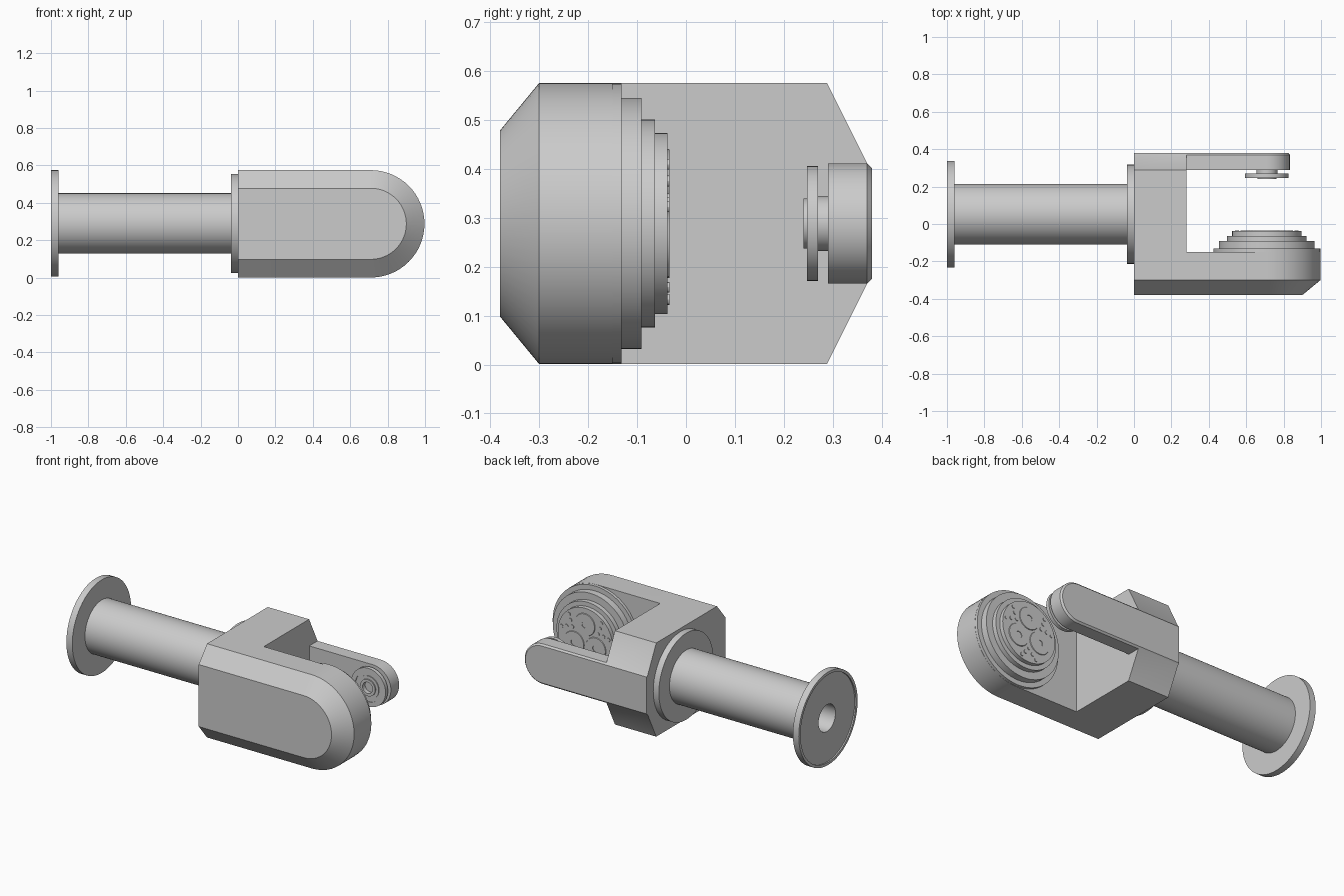
import bpy, bmesh, math
from mathutils import Vector

cube = bpy.data.objects.get("Cube")
if cube:
    bpy.data.objects.remove(cube, do_unlink=True)

ZC = 0.288      # height of the main axis
PIVOT = 0.71    # x of the jaw pivots
SHAFT_Y = 0.052

grey = bpy.data.materials.new("light_grey")
grey.use_nodes = True
grey.diffuse_color = (0.6, 0.6, 0.6, 1)
grey.node_tree.nodes["Principled BSDF"].inputs["Base Color"].default_value = (0.6, 0.6, 0.6, 1)


def finish(bm, name):
    bmesh.ops.recalc_face_normals(bm, faces=bm.faces)
    mesh = bpy.data.meshes.new(name)
    bm.to_mesh(mesh)
    bm.free()
    mesh.materials.append(grey)
    obj = bpy.data.objects.new(name, mesh)
    bpy.context.collection.objects.link(obj)
    return obj


def smooth(obj):
    bpy.ops.object.select_all(action='DESELECT')
    obj.select_set(True)
    bpy.context.view_layer.objects.active = obj
    bpy.ops.object.shade_smooth_by_angle(angle=math.radians(30))


def loft(name, sections):
    """Skin matching closed sections and cap both ends."""
    bm = bmesh.new()
    rings = [[bm.verts.new(p) for p in s] for s in sections]
    n = len(rings[0])
    for a, b in zip(rings, rings[1:]):
        for i in range(n):
            j = (i + 1) % n
            bm.faces.new((a[i], a[j], b[j], b[i]))
    bm.faces.new(rings[0])
    bm.faces.new(rings[-1])
    return finish(bm, name)


def tongue(y, r, steps=32):
    """Section with a square end at x = 0 and a round end about the pivot."""
    pts = [(0, y, ZC + r), (0, y, ZC - r)]
    for i in range(steps + 1):
        a = -math.pi / 2 + math.pi * i / steps
        pts.append((PIVOT + r * math.cos(a), y, ZC + r * math.sin(a)))
    return pts


def lathe(name, profile, axis, origin, segments=64):
    """Turn (position, radius) points about the x or y axis."""
    bm = bmesh.new()
    rings = []
    for t, r in profile:
        ring = []
        for i in range(segments if r else 1):
            a = math.tau * i / segments
            u, v = r * math.cos(a), r * math.sin(a)
            p = (t, u, v) if axis == 'x' else (u, t, v)
            ring.append(bm.verts.new(Vector(origin) + Vector(p)))
        rings.append(ring)
    for a, b in zip(rings, rings[1:]):
        for i in range(segments):
            j = (i + 1) % segments
            quad = [a[i % len(a)], a[j % len(a)], b[j % len(b)], b[i % len(b)]]
            bm.faces.new(list(dict.fromkeys(quad)))
    obj = finish(bm, name)
    smooth(obj)
    return obj


# Fork: chamfered block joined to a wide front jaw and a slim back jaw
block_profile = [(-0.38, -0.19), (-0.38, 0.19), (-0.30, 0.287), (0.288, 0.287),
                 (0.37, 0.123), (0.38, 0.113), (0.38, -0.113), (0.37, -0.123),
                 (0.288, -0.287), (-0.30, -0.287)]
fork = loft("fork_body", [[(x, y, ZC + z) for y, z in block_profile] for x in (0, 0.28)])
front_jaw = loft("front_jaw", [tongue(-0.38, 0.19), tongue(-0.30, 0.287), tongue(-0.15, 0.287)])
back_jaw = loft("back_jaw", [tongue(0.29, 0.123), tongue(0.37, 0.123), tongue(0.38, 0.113)])
bpy.context.view_layer.objects.active = fork
for jaw in (front_jaw, back_jaw):
    mod = fork.modifiers.new("join", 'BOOLEAN')
    mod.operation = 'UNION'
    mod.solver = 'EXACT'
    mod.object = jaw
    bpy.ops.object.modifier_apply(modifier=mod.name)
    bpy.data.objects.remove(jaw, do_unlink=True)
bm = bmesh.new()
bm.from_mesh(fork.data)
bmesh.ops.remove_doubles(bm, verts=bm.verts, dist=0.0002)
bmesh.ops.dissolve_limit(bm, angle_limit=math.radians(0.5), verts=bm.verts, edges=bm.edges)
bm.to_mesh(fork.data)
bm.free()
smooth(fork)

# Stepped round head on the inside of the front jaw
lathe("stepped_head", [(-0.16, 0), (-0.16, 0.286), (-0.132, 0.286), (-0.132, 0.256),
                       (-0.091, 0.256), (-0.091, 0.212), (-0.063, 0.212),
                       (-0.063, 0.185), (-0.038, 0.185), (-0.038, 0)], 'y', (PIVOT, 0, ZC))

# Three round pads with sockets, and clusters of studs between them
for k in range(3):
    a = math.pi / 2 + k * math.tau / 3
    centre = (PIVOT + 0.085 * math.cos(a), -0.038, ZC + 0.085 * math.sin(a))
    lathe(f"pad_{k + 1}", [(0, 0.068), (0.004, 0.066), (0.004, 0.02), (0.0005, 0.02),
                           (0.0005, 0)], 'y', centre, 32)
    a += math.pi / 3
    out = Vector((math.cos(a), 0, math.sin(a)))
    side = Vector((-math.sin(a), 0, math.cos(a)))
    for i, (d, s) in enumerate([(0.10, 0), (0.13, 0.025), (0.13, -0.025),
                                (0.155, 0.05), (0.155, -0.05)]):
        spot = Vector((PIVOT, -0.038, ZC)) + out * d + side * s
        lathe(f"stud_{k + 1}_{i + 1}", [(0, 0.011), (0.004, 0.011), (0.004, 0)], 'y', spot, 12)

# Button on the inside of the back jaw, with a grooved face and a hollow hub
lathe("button", [(0.295, 0), (0.295, 0.056), (0.27, 0.056), (0.27, 0.117), (0.247, 0.117),
                 (0.247, 0.088), (0.252, 0.088), (0.252, 0.07), (0.247, 0.07), (0.247, 0.051),
                 (0.24, 0.051), (0.24, 0.034), (0.265, 0.034), (0.265, 0)],
      'y', (PIVOT, 0, ZC))

# Shaft with collar, end flange and bore
axis_start = (0, SHAFT_Y, 0.29)
lathe("shaft", [(0, 0), (0, 0.265), (-0.038, 0.265), (-0.038, 0.162), (-0.96, 0.162),
                (-0.96, 0.285), (-1.0, 0.285), (-1.0, 0.268), (-0.992, 0.268),
                (-0.992, 0.082), (-0.6, 0.082), (-0.6, 0)], 'x', axis_start)
